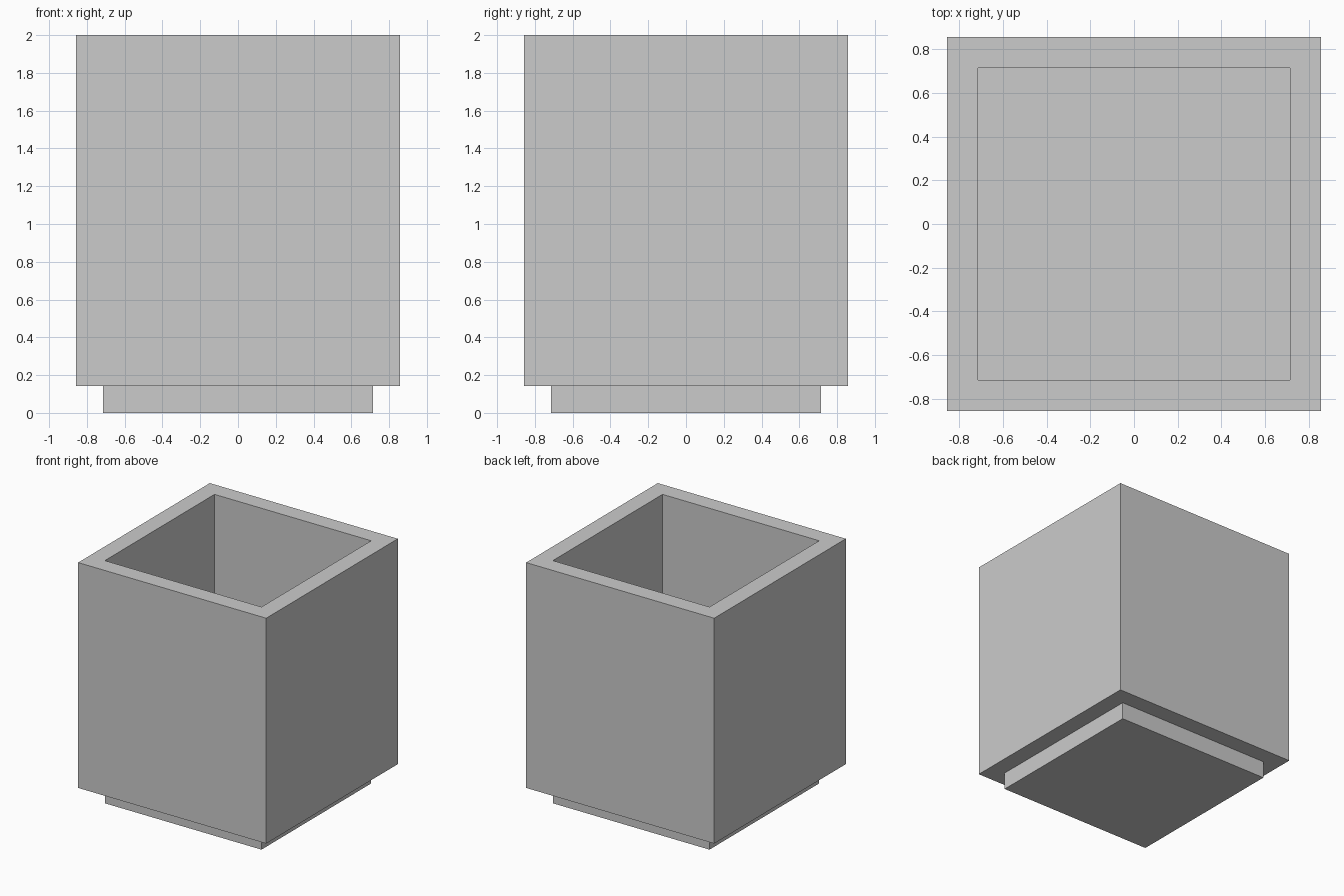
import bpy
import bmesh

cube = bpy.data.objects.get("Cube")
if cube:
    bpy.data.objects.remove(cube, do_unlink=True)

# The whole pot is laid out on a module: 12 wide, 14 high, walls 1 thick
UNIT = 2 / 14
OUTER = 6 * UNIT
INNER = 5 * UNIT
TOP = 14 * UNIT

stone = bpy.data.materials.new("plain_grey")
stone.use_nodes = True
grey = (0.6, 0.6, 0.6, 1)
stone.diffuse_color = grey
stone.node_tree.nodes["Principled BSDF"].inputs["Base Color"].default_value = grey


def square_loop(bm, half, z):
    corners = ((-1, -1), (1, -1), (1, 1), (-1, 1))
    return [bm.verts.new((x * half, y * half, z)) for x, y in corners]


def bridge(bm, lower, upper):
    for i in range(4):
        j = (i + 1) % 4
        bm.faces.new((lower[i], lower[j], upper[j], upper[i]))


def lofted_square(name, sections, closed_ring=False):
    """Skin a series of (half width, height) squares, capped or joined in a ring."""
    bm = bmesh.new()
    loops = [square_loop(bm, half, z) for half, z in sections]
    for lower, upper in zip(loops, loops[1:]):
        bridge(bm, lower, upper)
    if closed_ring:
        bridge(bm, loops[-1], loops[0])
    else:
        bm.faces.new(loops[0][::-1])
        bm.faces.new(loops[-1])
    bmesh.ops.recalc_face_normals(bm, faces=bm.faces)
    mesh = bpy.data.meshes.new(name)
    bm.to_mesh(mesh)
    bm.free()
    mesh.materials.append(stone)
    obj = bpy.data.objects.new(name, mesh)
    bpy.context.collection.objects.link(obj)
    return obj


# Recessed foot, whose top is the floor inside the pot
lofted_square("base", [(INNER, 0), (INNER, UNIT)])

# Open square walls with a flat rim
lofted_square("walls", [(OUTER, UNIT), (OUTER, TOP), (INNER, TOP), (INNER, UNIT)],
              closed_ring=True)
